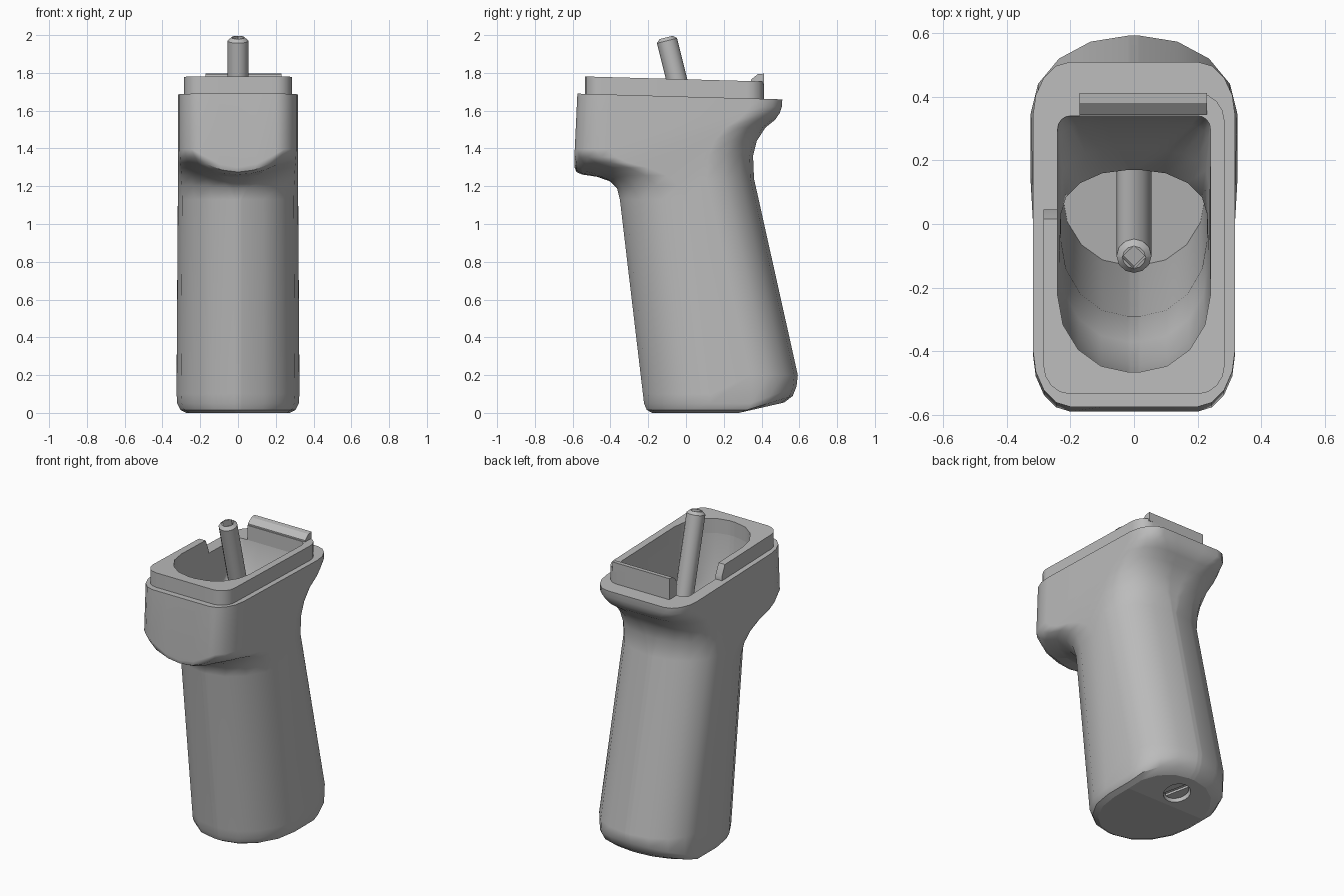
import bpy, bmesh, math
from mathutils import Vector, Matrix

cube = bpy.data.objects.get("Cube")
if cube:
    bpy.data.objects.remove(cube)

grey = bpy.data.materials.new("mid_grey")
grey.use_nodes = True
grey.diffuse_color = (0.5, 0.5, 0.5, 1)
grey.node_tree.nodes["Principled BSDF"].inputs["Base Color"].default_value = (0.5, 0.5, 0.5, 1)

ARC = 4    # segments per corner
FLAT = 4   # segments across each end


def finish(name, bm):
    bmesh.ops.recalc_face_normals(bm, faces=bm.faces)
    mesh = bpy.data.meshes.new(name)
    bm.to_mesh(mesh)
    bm.free()
    obj = bpy.data.objects.new(name, mesh)
    bpy.context.collection.objects.link(obj)
    mesh.materials.append(grey)
    return obj


def select(obj):
    bpy.ops.object.select_all(action="DESELECT")
    obj.select_set(True)
    bpy.context.view_layer.objects.active = obj


def cut(obj, cutter):
    cutter.hide_render = True
    select(obj)
    mod = obj.modifiers.new("cut", "BOOLEAN")
    mod.object = cutter
    mod.operation = "DIFFERENCE"
    mod.solver = "EXACT"
    bpy.ops.object.modifier_apply(modifier=mod.name)
    bpy.data.objects.remove(cutter)


def smooth(obj, degrees):
    select(obj)
    bpy.ops.object.shade_smooth_by_angle(angle=math.radians(degrees))
    obj.modifiers.new("flat_sides", "WEIGHTED_NORMAL").keep_sharp = True


def outline(w, front, back, sag=0, slope="side"):
    """Closed ring; each end is (y, z, corner depth, flat half width).
    slope says where the height changes: along the side, the rear or everywhere."""
    (yf, zf, df, cf), (yb, zb, db, cb) = front, back
    start, stop = {"side": (yf + df, yb - db), "rear": (yb - db, yb), "all": (yf, yb)}[slope]
    pts = []
    for side, (y, z, d, c) in ((1, back), (-1, front)):
        corner = [(c + (w - c) * math.cos(a), y - side * d * (1 - math.sin(a)))
                  for a in (i * math.pi / 2 / ARC for i in range(ARC + 1))]
        flat = [(c * (1 - 2 * i / FLAT), y) for i in range(1, FLAT)]
        end = corner + flat + [(-x, v) for x, v in reversed(corner)]
        pts += [(side * x, v, side) for x, v in end]
    return [Vector((x, y, zf + (zb - zf) * min(1, max(0, (y - start) / (stop - start)))
                    + (sag * min(1, (x / 0.23) ** 2) if side < 0 else 0)))
            for x, y, side in pts]


def loft(bm, rings, loop=False):
    loops = [[bm.verts.new(p) for p in ring] for ring in rings]
    pairs = list(zip(loops, loops[1:])) + ([(loops[-1], loops[0])] if loop else [])
    for a, b in pairs:
        for i in range(len(a)):
            j = (i + 1) % len(a)
            bm.faces.new((a[i], a[j], b[j], b[i]))
    return loops


def prism(name, profile, x0, x1):
    """Side profile of (y, z) points extruded along x."""
    bm = bmesh.new()
    ends = loft(bm, [[(x, y, z) for y, z in profile] for x in (x0, x1)])
    for e in ends:
        bm.faces.new(e)
    return finish(name, bm)


def rod(name, base, axis, r, length, sides, bevel=0):
    bm = bmesh.new()
    bmesh.ops.create_cone(bm, cap_ends=True, segments=sides, radius1=r, radius2=r, depth=length)
    if bevel:
        rim = [e for e in bm.edges if all(v.co.z > 0 for v in e.verts)]
        bmesh.ops.bevel(bm, geom=rim, offset=bevel, segments=1, affect="EDGES")
    turn = Vector((0, 0, 1)).rotation_difference(axis).to_matrix().to_4x4()
    bm.transform(Matrix.Translation(base + axis * length / 2) @ turn)
    return finish(name, bm)


def deck_ring(w, yf, yb, front_corner, back_corner, lift=0):
    """Ring lying on the gently tilted top deck, or raised above it."""
    def height(y):
        return 1.674 - 0.028 * y + lift
    return outline(w, (yf, height(yf), *front_corner), (yb, height(yb), *back_corner), slope="all")


def opening_ring(lift):
    return deck_ring(0.24, -0.465, 0.34, (0.24, 0.02), (0.04, 0.2), lift)


# Grip shell: outer skin from the base up, then the inner well back down
rings = [
    outline(0.275, (-0.18, 0, 0.33, 0.02), (0.52, 0.055, 0.24, 0.02), slope="rear"),
    outline(0.305, (-0.208, 0.016, 0.34, 0.02), (0.565, 0.09, 0.24, 0.02), slope="rear"),
    outline(0.322, (-0.222, 0.05, 0.35, 0.02), (0.585, 0.14, 0.24, 0.02), slope="rear"),
    outline(0.325, (-0.228, 0.1, 0.36, 0.02), (0.592, 0.2, 0.245, 0.02)),
    outline(0.318, (-0.35, 1.13, 0.36, 0.02), (0.36, 1.24, 0.25, 0.02)),
]
neck = [(-0.365, 1.19, 0.355, 1.36), (-0.40, 1.225, 0.375, 1.44), (-0.47, 1.25, 0.42, 1.51),
        (-0.55, 1.262, 0.47, 1.55), (-0.58, 1.275, 0.495, 1.585), (-0.59, 1.30, 0.507, 1.62)]
for i, (yf, zf, yb, zb) in enumerate(neck):
    t = (i + 1) / len(neck)
    c = 0.02 + 0.18 * t
    rings.append(outline(0.318, (yf, zf, 0.36 - 0.18 * t, c), (yb, zb, 0.25 - 0.08 * t, c), 0.095 * t))
rings += [
    deck_ring(0.318, -0.575, 0.51, (0.18, 0.2), (0.17, 0.2)),
    opening_ring(0),
    outline(0.238, (-0.44, 1.4, 0.24, 0.02), (0.31, 1.5, 0.06, 0.18)),
    outline(0.235, (-0.37, 1.25, 0.24, 0.02), (0.23, 1.4, 0.1, 0.1)),
    outline(0.23, (-0.29, 1.1, 0.24, 0.02), (0.17, 1.28, 0.14, 0.02)),
    outline(0.225, (-0.13, 0.12, 0.22, 0.02), (0.45, 0.2, 0.2, 0.02)),
]
bm = bmesh.new()
loops = loft(bm, rings)
bm.faces.new(loops[-1])
base = loops[0]
half = len(base) // 2
bm.faces.new(base[:half])                                # sloped rear of the base
bm.faces.new(base[half:] + [base[0], base[half - 1]])    # level front of the base
grip = finish("grip_body", bm)

# Screw axis leans forward, square to the sloped base
axis = Vector((0, -0.25, 1)).normalized()
foot = Vector((0, 0.385, 0.028))
cut(grip, rod("screw_recess", foot - axis * 0.05, axis, 0.08, 0.09, 24))
smooth(grip, 32)
for face in grip.data.polygons:
    if face.normal.z < -0.95:
        face.use_smooth = False

# Raised rim around the opening, open at one rear corner
bm = bmesh.new()
outer = [deck_ring(0.285, -0.535, 0.412, (0.09, 0.2), (0.09, 0.2), h) for h in (-0.002, 0.092)]
loft(bm, outer + [opening_ring(0.092), opening_ring(-0.002)], loop=True)
rim = finish("top_rim", bm)
cut(rim, prism("corner_cutter", [(0.045, 1.6), (0.045, 1.7), (0.01, 1.78), (0.01, 1.9), (0.6, 1.9), (0.6, 1.6)],
               -0.5, -0.172))
smooth(rim, 32)

# Low lip along the back of the rim
prism("rear_lip", [(0.345, 1.74), (0.345, 1.765), (0.38, 1.793), (0.412, 1.796), (0.412, 1.74)], -0.172, 0.23)

# Long screw with a socketed tip and a slotted head
shaft = rod("screw_shaft", foot + axis * 0.06, axis, 0.055, 1.96, 12, 0.018)
tip = foot + axis * 2.02
cut(shaft, rod("socket_cutter", tip - axis * 0.04, axis, 0.038, 0.08, 4))
smooth(shaft, 32)
head = rod("screw_head", foot + axis * 0.02, axis, 0.074, 0.03, 24)
slot = prism("slot_cutter", [(0.2, -0.1), (0.55, -0.1), (0.55, 0.104), (0.2, 0.016)], -0.014, 0.014)
slot.data.transform(Matrix.Translation(foot) @ Matrix.Rotation(0.5, 4, axis) @ Matrix.Translation(-foot))
cut(head, slot)
smooth(head, 30)
